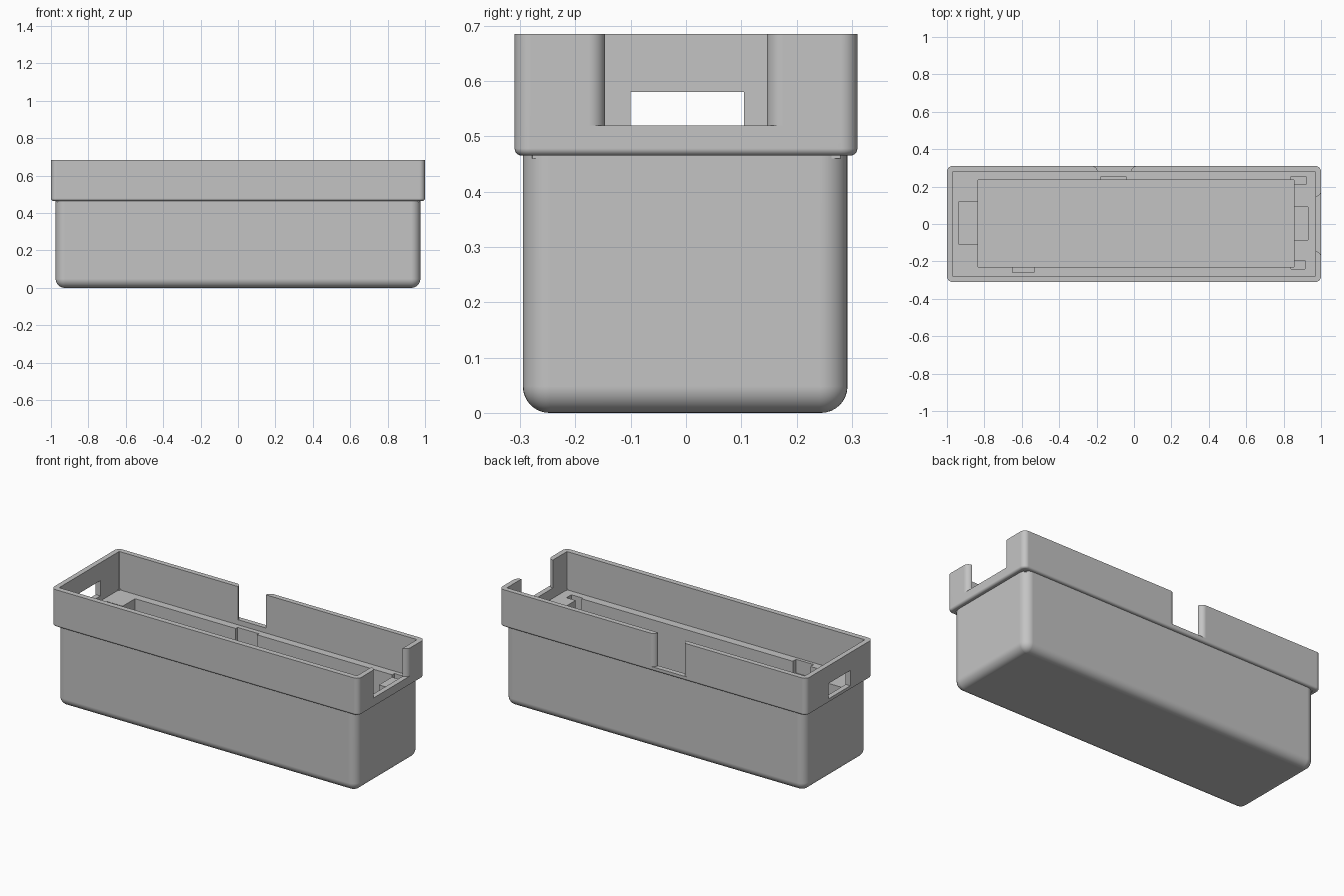
import bpy, bmesh
from math import sin, cos, pi

cube = bpy.data.objects.get("Cube")
if cube:
    bpy.data.objects.remove(cube, do_unlink=True)

grey = bpy.data.materials.new("plain grey")
grey.use_nodes = True
grey.diffuse_color = (0.55, 0.55, 0.55, 1)
grey.node_tree.nodes["Principled BSDF"].inputs["Base Color"].default_value = grey.diffuse_color

SEG = 8
RIM_TOP, RIM_BASE, LEDGE, FLOOR = 0.685, 0.465, 0.46, 0.06


def rounded_rect(x0, x1, y0, y1, r, inset=0.0):
    """Outline of a rounded rectangle, counter-clockwise."""
    r = max(r, inset + 0.002)
    corners = [(x1 - r, y1 - r), (x0 + r, y1 - r), (x0 + r, y0 + r), (x1 - r, y0 + r)]
    pts = []
    for k, (cx, cy) in enumerate(corners):
        for i in range(SEG + 1):
            a = (k + i / SEG) * pi / 2
            pts.append((cx + (r - inset) * cos(a), cy + (r - inset) * sin(a)))
    return pts


def loft(name, rings):
    """Skin a stack of (outline, z) rings and cap both ends."""
    bm = bmesh.new()
    loops = [[bm.verts.new((x, y, z)) for x, y in outline] for outline, z in rings]
    for a, b in zip(loops, loops[1:]):
        n = len(a)
        for i in range(n):
            j = (i + 1) % n
            bm.faces.new((a[i], a[j], b[j], b[i]))
    bm.faces.new(loops[0][::-1])
    bm.faces.new(loops[-1])
    bmesh.ops.recalc_face_normals(bm, faces=bm.faces)
    mesh = bpy.data.meshes.new(name)
    bm.to_mesh(mesh)
    bm.free()
    mesh.materials.append(grey)
    obj = bpy.data.objects.new(name, mesh)
    bpy.context.collection.objects.link(obj)
    return obj


def box(name, x0, x1, y0, y1, z0, z1):
    outline = [(x0, y0), (x1, y0), (x1, y1), (x0, y1)]
    return loft(name, [(outline, z0), (outline, z1)])


def flared_notch(name, half, face, r, z0, place):
    """Wall opening whose outer vertical edges are rounded over."""
    side = [(half, face - 0.08)]
    for i in range(SEG + 1):
        a = i / SEG * pi / 2
        side.append((half + r - r * cos(a), face - r + r * sin(a)))
    side.append((half + r, face + 0.05))
    outline = side + [(-u, v) for u, v in reversed(side)]
    outline = [place(u, v) for u, v in outline]
    return loft(name, [(outline, z0), (outline, RIM_TOP + 0.1)])


# Tray: rounded lower body, wider rim, inner ledge and deep cavity
body = (-0.975, 0.975, -0.295, 0.292, 0.05)
rim = (-1.0, 1.0, -0.31, 0.31, 0.03)
rim_inside = (-0.97, 0.97, -0.278, 0.28, 0.003)
cavity = (-0.835, 0.855, -0.23, 0.235, 0.003)

rings = []
for i in range(SEG + 1):
    a = i / SEG * pi / 2
    rings.append((rounded_rect(*body, inset=0.048 * (1 - sin(a))), 0.048 * (1 - cos(a))))
rings.append((rounded_rect(*body), RIM_BASE))
for i in range(SEG // 2 + 1):
    a = i / (SEG // 2) * pi / 2
    rings.append((rounded_rect(*rim, inset=0.013 * (1 - sin(a))), RIM_BASE + 0.013 * (1 - cos(a))))
rings += [(rounded_rect(*rim), RIM_TOP),
          (rounded_rect(*rim_inside), RIM_TOP),
          (rounded_rect(*rim_inside), LEDGE),
          (rounded_rect(*cavity), LEDGE),
          (rounded_rect(*cavity), FLOOR)]
tray = loft("tray", rings)

# Openings in the rim and recesses in the ledge
up = LEDGE + 0.02
deep = LEDGE - 0.08
cutters = [
    flared_notch("left_end_notch", 0.146, 1.0, 0.03, 0.52, lambda u, v: (v, u)),
    flared_notch("back_notch", 0.09, 0.31, 0.03, 0.49, lambda u, v: (u - 0.105, v)),
    box("right_end_window", -1.1, -0.95, -0.1, 0.105, 0.49, 0.58),
    box("right_ledge_recess", -0.935, -0.8, -0.11, 0.12, deep, up),
    box("left_ledge_recess", 0.82, 0.93, -0.085, 0.09, deep, up),
    box("back_corner_recess", 0.84, 0.92, 0.21, 0.255, deep, up),
    box("front_corner_recess", 0.84, 0.915, -0.24, -0.195, deep, up),
    box("back_clip_recess", -0.18, -0.04, 0.2, 0.252, deep, up),
    box("front_clip_recess", -0.65, -0.535, -0.26, -0.2, deep, up),
]
bpy.ops.object.select_all(action='DESELECT')
bpy.context.view_layer.objects.active = tray
tray.select_set(True)
for cutter in cutters:
    cutter.hide_render = True
    mod = tray.modifiers.new("cut", 'BOOLEAN')
    mod.operation = 'DIFFERENCE'
    mod.solver = 'EXACT'
    mod.object = cutter
    bpy.ops.object.modifier_apply(modifier=mod.name)
    bpy.data.objects.remove(cutter, do_unlink=True)

# Smooth fillets, crisp edges
bpy.ops.object.shade_smooth_by_angle(angle=pi / 6)
normals = tray.modifiers.new("even_normals", 'WEIGHTED_NORMAL')
normals.keep_sharp = True
